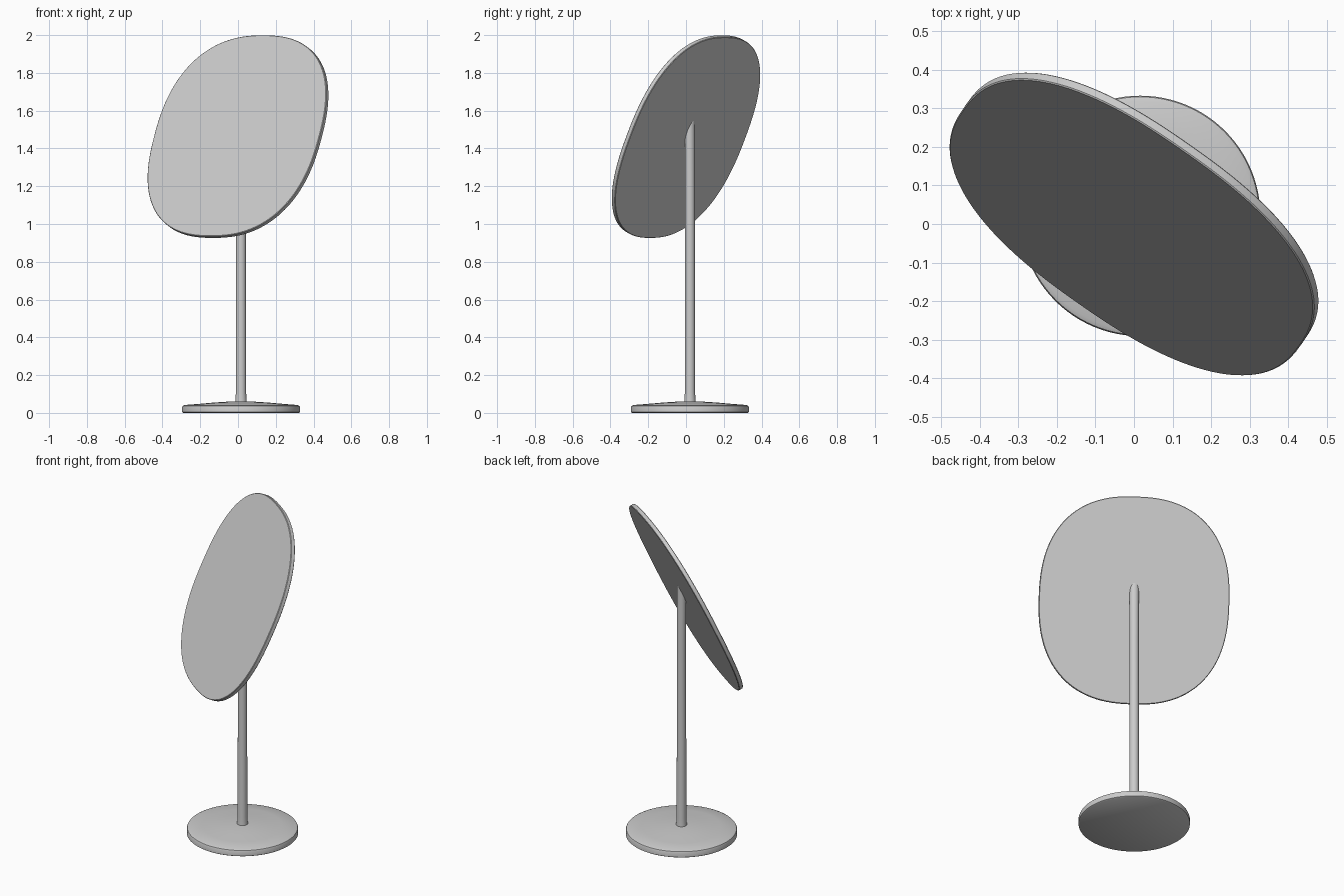
import bpy, bmesh, math
from mathutils import Vector, Matrix

if "Cube" in bpy.data.objects:
    bpy.data.objects.remove(bpy.data.objects["Cube"])

AXIS = Vector((0.016, 0.021, 0))              # stand axis
CENTRE = Vector((0, 0, 1.4625))               # plate centre
TILT, AZ = math.radians(24.4), math.radians(55)
# back normal of the plate, and its in-plane axes
N = Vector((math.cos(TILT) * math.cos(AZ), math.cos(TILT) * math.sin(AZ), -math.sin(TILT)))
U = Vector((math.sin(AZ), -math.cos(AZ), 0))
V = N.cross(U)
if V.z < 0:
    V = -V
THICK = 0.026


def finish(name, bm):
    bmesh.ops.recalc_face_normals(bm, faces=bm.faces)
    me = bpy.data.meshes.new(name)
    bm.to_mesh(me)
    bm.free()
    ob = bpy.data.objects.new(name, me)
    bpy.context.collection.objects.link(ob)
    bpy.ops.object.select_all(action='DESELECT')
    ob.select_set(True)
    bpy.context.view_layer.objects.active = ob
    bpy.ops.object.shade_smooth_by_angle(angle=math.radians(35))
    return ob


def loft(name, rings):
    """Skin a list of equally long point rings and cap both ends."""
    bm = bmesh.new()
    rows = [[bm.verts.new(p) for p in ring] for ring in rings]
    n = len(rows[0])
    for a, b in zip(rows, rows[1:]):
        for i in range(n):
            j = (i + 1) % n
            bm.faces.new((a[i], a[j], b[j], b[i]))
    bm.faces.new(rows[0])
    bm.faces.new(rows[-1])
    return finish(name, bm)


def circle(r, z, n):
    return [AXIS + Vector((r * math.cos(t), r * math.sin(t), z))
            for t in (2 * math.pi * i / n for i in range(n))]


def squircle(a, b, offset, n=128, p=2.42):
    pts = []
    for i in range(n):
        t = 2 * math.pi * i / n
        c, s = math.cos(t), math.sin(t)
        u = a * math.copysign(abs(c) ** (2 / p), c)
        v = b * math.copysign(abs(s) ** (2 / p), s)
        pts.append(CENTRE + U * u + V * v + N * offset)
    return pts


# round foot with a gently domed top
foot = [(0.306, 0), (0.312, 0.004), (0.312, 0.030), (0.309, 0.037), (0.298, 0.042),
        (0.22, 0.048), (0.14, 0.055), (0.08, 0.059), (0.03, 0.061)]
loft("foot", [circle(r, z, 96) for r, z in foot])

# pole with a small flare at the foot, cut obliquely inside the plate
pole = [circle(r, z, 32) for r, z in [(0.031, 0.05), (0.030, 0.065), (0.027, 0.11), (0.026, 1.2)]]
top = []
for p in circle(0.026, 0, 32):
    d = p - CENTRE
    top.append(Vector((p.x, p.y, p.z - N.dot(d) / N.z)))
loft("pole", pole + [top])

# thin tilted plate with a rounded-square outline
h = THICK / 2
a, b = 0.535, 0.5842
loft("plate", [squircle(a - 0.003, b - 0.003, -h), squircle(a, b, -h + 0.003),
               squircle(a, b, h - 0.003), squircle(a - 0.003, b - 0.003, h)])
